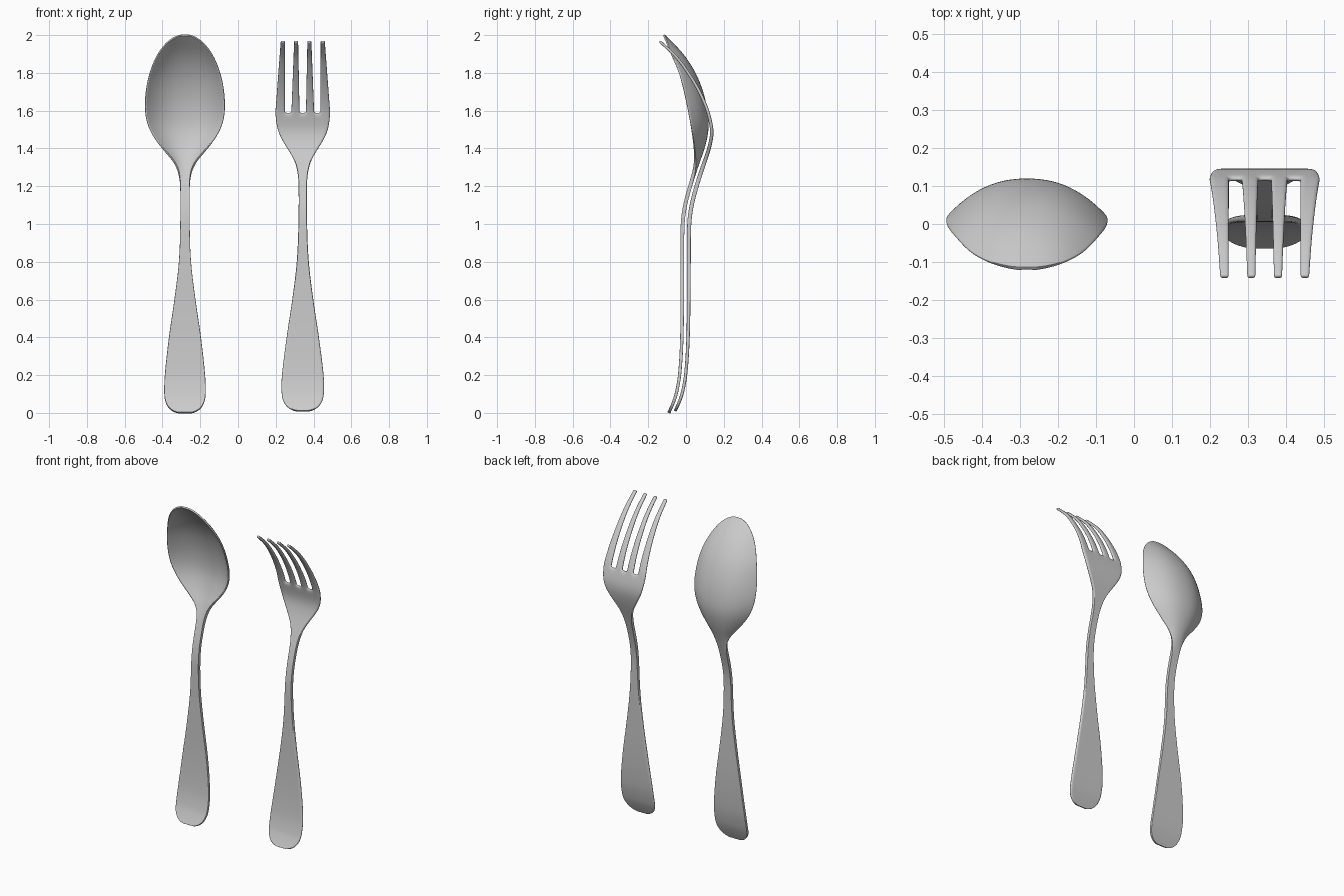
import bpy, math

if "Cube" in bpy.data.objects:
    bpy.data.objects.remove(bpy.data.objects["Cube"])


def curve(pts):
    """Smooth interpolation through (z, value) points."""
    n = len(pts)
    slope = []
    for i in range(n):
        a, b = pts[max(i - 1, 0)], pts[min(i + 1, n - 1)]
        slope.append((b[1] - a[1]) / (b[0] - a[0]))

    def f(z):
        z = min(max(z, pts[0][0]), pts[-1][0])
        i = 0
        while i < n - 2 and z > pts[i + 1][0]:
            i += 1
        (z0, v0), (z1, v1) = pts[i], pts[i + 1]
        h = z1 - z0
        t = (z - z0) / h
        return ((2*t**3 - 3*t**2 + 1) * v0 + (t**3 - 2*t**2 + t) * h * slope[i]
                + (3*t**2 - 2*t**3) * v1 + (t**3 - t**2) * h * slope[i + 1])
    return f


def cap(d, r, p):
    """Rounded end: width factor at distance d from the tip."""
    s = min(1, max(0, (d + 0.002) / r))
    return (1 - (1 - s) ** p) ** (1 / p)


def sheet(name, cx, zs, xs_at, y_at, keep, thick_at):
    """Curved metal sheet from rows of points, thickened and rounded."""
    verts, faces, n = [], [], len(xs_at(zs[0]))
    for z in zs:
        verts += [(cx + x, y_at(x, z), z) for x in xs_at(z)]
    for i in range(len(zs) - 1):
        for j in range(n - 1):
            if keep(i, j):
                a = i * n + j
                faces.append((a, a + 1, a + n + 1, a + n))
    used = sorted({v for f in faces for v in f})
    new = {v: k for k, v in enumerate(used)}
    me = bpy.data.meshes.new(name)
    me.from_pydata([verts[v] for v in used], [], [[new[v] for v in f] for f in faces])
    me.polygons.foreach_set("use_smooth", [True] * len(me.polygons))
    ob = bpy.data.objects.new(name, me)
    bpy.context.collection.objects.link(ob)
    vg = ob.vertex_groups.new(name="thickness")
    for v in me.vertices:
        vg.add([v.index], thick_at(v.co.z) / 0.022, 'REPLACE')
    so = ob.modifiers.new("Solidify", 'SOLIDIFY')
    so.thickness, so.offset, so.vertex_group = 0.022, 0, vg.name
    su = ob.modifiers.new("Subdivision", 'SUBSURF')
    su.levels = su.render_levels = 2
    return ob


# Spoon: handle flowing into an egg-shaped bowl
width = curve([(0, .107), (.12, .110), (.2, .107), (.4, .085), (.6, .056), (.8, .032),
               (1, .025), (1.2, .025), (1.27, .031), (1.33, .056), (1.4, .118),
               (1.48, .176), (1.55, .203), (1.62, .211), (2, .211)])
spine = curve([(0, -.091), (.05, -.069), (.1, -.052), (.2, -.034), (.4, -.022), (.7, -.02),
               (1, -.018), (1.1, -.005), (1.2, .022), (1.3, .055), (1.4, .093), (1.5, .115),
               (1.6, .110), (1.7, .087), (1.8, .046), (1.9, -.02), (2, -.117)])
rim = curve([(1.2, .022), (1.3, .046), (1.4, .043), (1.55, .021), (1.7, -.010),
             (1.8, -.036), (1.9, -.078), (2, -.117)])


def spoon_w(z):
    return width(z) * cap(z, .11, 2.6) * cap(2 - z, .39, 2)


def spoon_y(x, z):
    if z < 1.2:
        return spine(z)
    t = min(1, abs(x) / spoon_w(z))
    return rim(z) + (spine(z) - rim(z)) * (1 - t ** 2.4)


N = 64
spoon_z = [1 - math.cos(math.pi * i / N) for i in range(N + 1)]
spoon_t = [math.sin(math.pi / 2 * (j / 6 - 1)) for j in range(13)]
sheet("spoon", -.281, spoon_z, lambda z: [t * spoon_w(z) for t in spoon_t], spoon_y,
      lambda i, j: True, curve([(0, .016), (.5, .018), (1.2, .02), (1.4, .012), (2, .010)]))

# Fork: handle, flat shoulders and four tapering tines
ROOT, TIP, Z0 = 1.59, 1.968, .01
fork_width = curve([(0, .109), (.12, .113), (.2, .111), (.4, .086), (.6, .056), (.8, .032),
                    (1, .023), (1.2, .022), (1.27, .027), (1.34, .045), (1.4, .082),
                    (1.46, .119), (1.52, .139), (1.59, .146)])
fork_spine = curve([(0, -.062), (.05, -.039), (.1, -.021), (.2, -.002), (.4, .011), (.7, .015),
                    (1, .017), (1.1, .03), (1.2, .056), (1.3, .088), (1.4, .122), (1.48, .138),
                    (1.54, .130), (1.62, .107), (1.71, .066), (1.8, .012), (1.89, -.056),
                    (1.968, -.140)])
root_edges = [.016, .061, .093, .146]
tip_edges = [.024, .046, .094, .117]


def fork_xs(z):
    if z <= ROOT:
        k = fork_width(z) * cap(z - Z0, .11, 2.6) / .146
        half = [e * k for e in root_edges]
    else:
        f = (z - ROOT) / (TIP - ROOT)
        half = [a + (b - a) * f for a, b in zip(root_edges, tip_edges)]
    edges = [-e for e in reversed(half)] + half
    xs = [edges[0]]
    for a, b in zip(edges, edges[1:]):
        xs += [(a + b) / 2, b]
    return xs


M = 56
body_z = [Z0 + (ROOT - Z0) * (1 - math.cos(1.75 * i / M)) / (1 - math.cos(1.75)) for i in range(M + 1)]
tine_z = [ROOT + .012] + [ROOT + (TIP - .008 - ROOT) * i / 12 for i in range(1, 13)] + [TIP]
sheet("fork", .343, body_z + tine_z, fork_xs, lambda x, z: fork_spine(z),
      lambda i, j: i < M or (j // 2) % 2 == 0,
      curve([(0, .016), (.5, .018), (1.2, .022), (1.5, .018), (1.97, .014)]))
